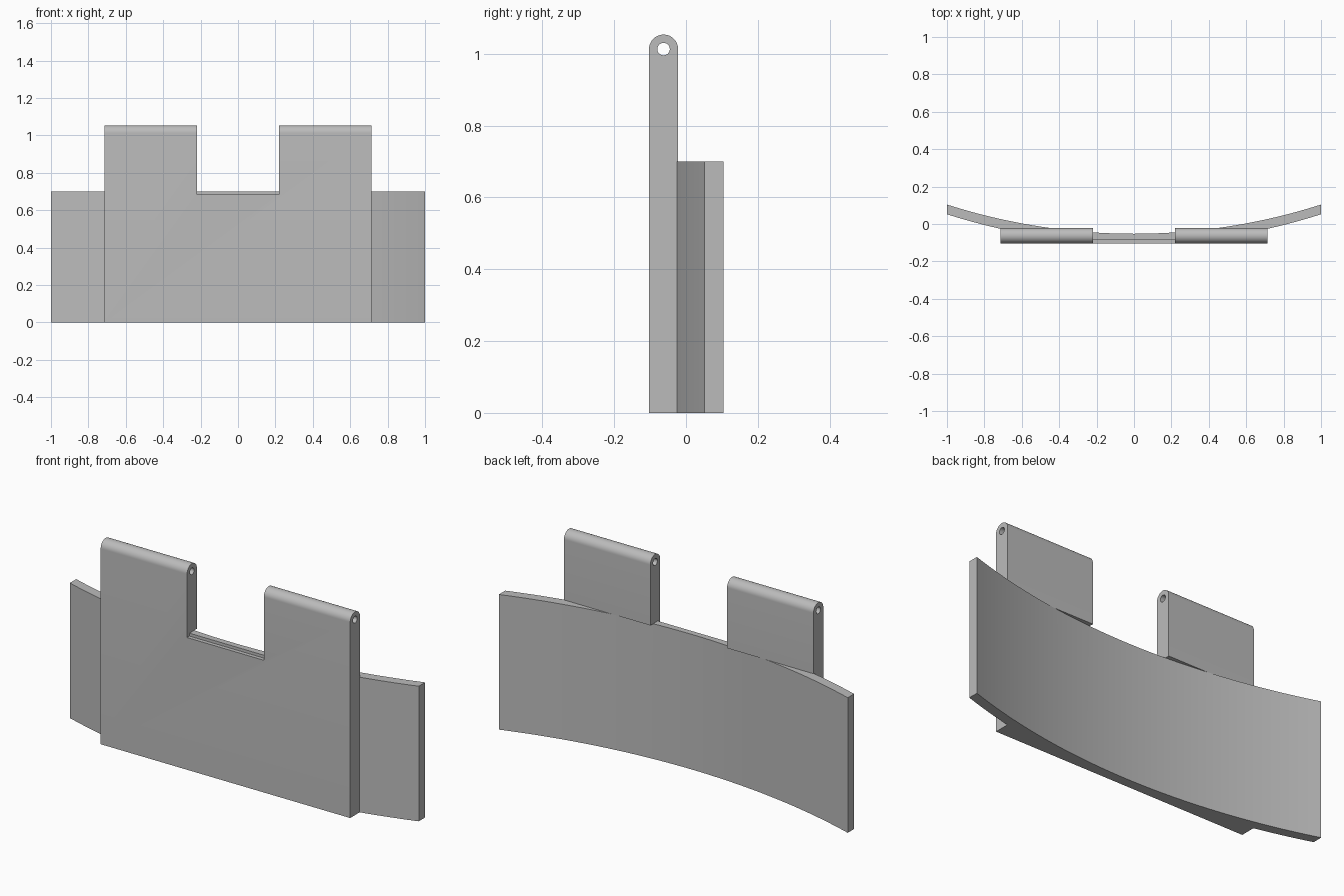
import bpy, bmesh, math
from mathutils import Vector

cube = bpy.data.objects.get("Cube")
if cube:
    bpy.data.objects.remove(cube, do_unlink=True)

grey = bpy.data.materials.new("plain_grey")
grey.use_nodes = True
colour = (0.5, 0.5, 0.5, 1)
grey.diffuse_color = colour
grey.node_tree.nodes["Principled BSDF"].inputs["Base Color"].default_value = colour

FRONT, BACK = -0.103, -0.022      # mounting plate faces
PLATE_X, NOTCH_X = 0.715, 0.22    # half widths
BASE_TOP, PIN_Z = 0.7, 1.013
RADIUS = 3.28                     # curve of the band
PIN_Y = (FRONT + BACK) / 2


def prism(name, points, offset):
    """Closed outline of 3D points extruded along an offset."""
    bm = bmesh.new()
    face = bm.faces.new([bm.verts.new(p) for p in points])
    ext = bmesh.ops.extrude_face_region(bm, geom=[face])
    verts = [v for v in ext["geom"] if isinstance(v, bmesh.types.BMVert)]
    bmesh.ops.translate(bm, vec=Vector(offset), verts=verts)
    bmesh.ops.recalc_face_normals(bm, faces=bm.faces)
    mesh = bpy.data.meshes.new(name)
    bm.to_mesh(mesh)
    bm.free()
    mesh.materials.append(grey)
    obj = bpy.data.objects.new(name, mesh)
    bpy.context.collection.objects.link(obj)
    return obj


def boolean(obj, tool, operation):
    """Apply a boolean and discard the tool object."""
    tool.hide_render = True
    bpy.context.view_layer.objects.active = obj
    mod = obj.modifiers.new(operation, "BOOLEAN")
    mod.operation, mod.object, mod.solver = operation, tool, "EXACT"
    bpy.ops.object.modifier_apply(modifier=mod.name)
    bpy.data.objects.remove(tool, do_unlink=True)


def arc(start, end, steps, end_y):
    """Band curve in plan, reaching end_y at x = 1."""
    xs = [start + (end - start) * i / steps for i in range(steps + 1)]
    rise = math.sqrt(RADIUS ** 2 - 1)
    return [(x, end_y + rise - math.sqrt(RADIUS ** 2 - x * x), 0) for x in xs]


def circle(x, radius, start, end, steps):
    """Arc around the hinge pin, in the y-z plane."""
    angles = [start + (end - start) * i / steps for i in range(steps + 1)]
    return [(x, PIN_Y + radius * math.cos(a), PIN_Z + radius * math.sin(a)) for a in angles]


# Curved band joined with the flat front plate
right_wing = arc(PLATE_X, 1, 10, 0.052)
left_wing = [(-x, y, z) for x, y, z in reversed(right_wing)]
outline = (left_wing + [(-PLATE_X, FRONT, 0), (PLATE_X, FRONT, 0)]
           + right_wing + arc(1, -1, 48, 0.104))
bracket = prism("hinge_bracket", outline, (0, 0, BASE_TOP))

# Shallow ledge between the lugs
ledge = [(-NOTCH_X, FRONT - 0.1, 0.685), (NOTCH_X, FRONT - 0.1, 0.685),
         (NOTCH_X, -0.083, 0.685), (-NOTCH_X, -0.083, 0.685)]
boolean(bracket, prism("ledge_cutter", ledge, (0, 0, 0.2)), "DIFFERENCE")

# Two rounded lugs with a pin hole through each
for side, x in (("left", NOTCH_X), ("right", -PLATE_X)):
    profile = ([(x, FRONT, BASE_TOP), (x, BACK, BASE_TOP)]
               + circle(x, (BACK - FRONT) / 2, 0, math.pi, 24))
    lug = prism(side + "_lug", profile, (PLATE_X - NOTCH_X, 0, 0))
    hole = circle(x - 0.1, 0.0175, 0, math.tau, 24)[:-1]
    boolean(lug, prism("pin_hole_cutter", hole, (1, 0, 0)), "DIFFERENCE")
    boolean(bracket, lug, "UNION")

# Merge flat faces, then smooth the curves
bm = bmesh.new()
bm.from_mesh(bracket.data)
bmesh.ops.remove_doubles(bm, verts=bm.verts, dist=0.00001)
bmesh.ops.dissolve_limit(bm, angle_limit=0.001, verts=bm.verts, edges=bm.edges)
bm.to_mesh(bracket.data)
bm.free()
bpy.ops.object.select_all(action="DESELECT")
bracket.select_set(True)
bpy.context.view_layer.objects.active = bracket
bpy.ops.object.shade_smooth_by_angle(angle=math.radians(30))
